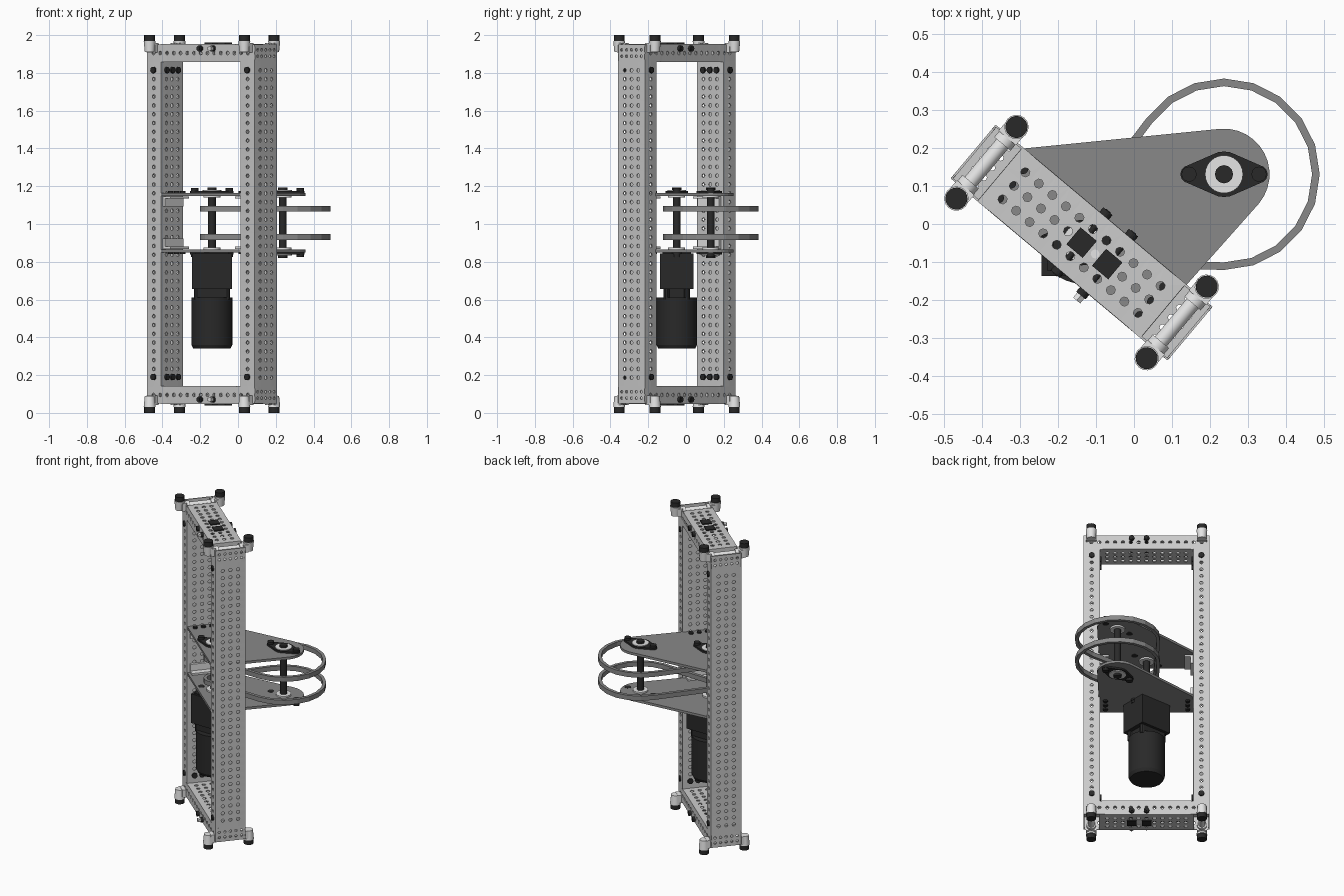
import bpy, bmesh, math
from mathutils import Vector, Matrix
from mathutils.geometry import convex_hull_2d

if "Cube" in bpy.data.objects:
    bpy.data.objects.remove(bpy.data.objects["Cube"])

# Frame axes are turned in plan; drive parts stay square to the world
AXIS = Vector((-0.138, -0.049, 0))
WHEEL = Vector((0.237, 0.131, 0))
WORLD = Matrix.Identity(4)
FRAME = Matrix.Translation(AXIS) @ Matrix.Rotation(math.radians(-40), 4, 'Z')
X, Y, Z = Vector((1, 0, 0)), Vector((0, 1, 0)), Vector((0, 0, 1))


def material(name, value):
    m = bpy.data.materials.new(name)
    m.use_nodes = True
    color = (value, value, value, 1)
    m.diffuse_color = color
    m.node_tree.nodes["Principled BSDF"].inputs["Base Color"].default_value = color
    return m


ALU = material("light_aluminium", 0.6)
PLATE = material("mid_grey", 0.25)
BLACK = material("black", 0.022)
WHITE = material("pale_steel", 0.78)


def finish(name, bm, mat, base=FRAME, smooth=False, thick=0):
    bmesh.ops.remove_doubles(bm, verts=bm.verts, dist=0.0002)
    bmesh.ops.recalc_face_normals(bm, faces=bm.faces)
    mesh = bpy.data.meshes.new(name)
    bm.to_mesh(mesh)
    bm.free()
    mesh.materials.append(mat)
    ob = bpy.data.objects.new(name, mesh)
    bpy.context.collection.objects.link(ob)
    ob.matrix_world = base
    if thick:
        mod = ob.modifiers.new("thickness", 'SOLIDIFY')
        mod.thickness, mod.offset = thick, 0
    if smooth:
        bpy.ops.object.select_all(action='DESELECT')
        ob.select_set(True)
        bpy.context.view_layer.objects.active = ob
        bpy.ops.object.shade_smooth_by_angle(angle=math.radians(35))
    return ob


def cyl(bm, loc, r, h, axis=Z, r2=None, seg=16):
    turn = Z.rotation_difference(axis).to_matrix().to_4x4()
    bmesh.ops.create_cone(bm, cap_ends=True, segments=seg, radius1=r,
                          radius2=r if r2 is None else r2, depth=h,
                          matrix=Matrix.Translation(loc) @ turn)


def box(bm, loc, size):
    bmesh.ops.create_cube(bm, size=1, matrix=Matrix.Translation(loc) @ Matrix.Diagonal((*size, 1)))


def circle(c, r, seg=24):
    return [Vector((c[0] + r * math.cos(math.tau * i / seg),
                    c[1] + r * math.sin(math.tau * i / seg))) for i in range(seg)]


def hull(points):
    return [points[i] for i in convex_hull_2d(points)]


def prism(bm, outline, z, h):
    face = bm.faces.new([bm.verts.new((p.x, p.y, z - h / 2)) for p in outline])
    top = bmesh.ops.extrude_face_region(bm, geom=[face])["geom"]
    bmesh.ops.translate(bm, vec=(0, 0, h), verts=[v for v in top if isinstance(v, bmesh.types.BMVert)])


def panel(bm, center, a, b, w, h, cols, rows, pitch=0.0465, r=0.0105):
    """Sheet drilled with a centred grid of eight-sided holes."""
    center = Vector(center)

    def lines(n, size):
        return [-size / 2] + [(i - n / 2) * pitch for i in range(1, n)] + [size / 2]
    us, vs = lines(cols, w), lines(rows, h)
    for i in range(cols):
        for j in range(rows):
            cu, cv = (i - (cols - 1) / 2) * pitch, (j - (rows - 1) / 2) * pitch
            u, v = (us[i], cu, us[i + 1]), (vs[j], cv, vs[j + 1])
            rim = [(2, 1), (2, 2), (1, 2), (0, 2), (0, 1), (0, 0), (1, 0), (2, 0)]
            outer = [bm.verts.new(center + a * u[p] + b * v[q]) for p, q in rim]
            inner = [bm.verts.new(center + a * (cu + r * math.cos(k * math.pi / 4))
                                  + b * (cv + r * math.sin(k * math.pi / 4))) for k in range(8)]
            for k in range(8):
                n = (k + 1) % 8
                bm.faces.new((outer[k], outer[n], inner[n], inner[k]))


END, INNER, HALF = 0.37, 0.278, 0.09
MID = (END + INNER) / 2
DEPTH = END - INNER
BEAM = 0.905      # beam centre height above and below the middle

for side, sx in (("left", 1), ("right", -1)):
    # Drilled upright post
    bm = bmesh.new()
    for x in (INNER, END):
        panel(bm, (sx * x, 0, 1), Y, Z, 2 * HALF, 1.72, 3, 36)
    for y in (-HALF, HALF):
        panel(bm, (sx * MID, y, 1), X, Z, DEPTH, 1.72, 1, 36)
    finish(side + "_post", bm, ALU, thick=0.006)

    # Bolts fixing the post ends
    bm = bmesh.new()
    for z in (0.19, 1.815):
        for y in (-0.0465, 0, 0.0465):
            cyl(bm, (sx * (INNER - 0.005), y, z), 0.017, 0.014, X)
        for y in (-1, 1):
            cyl(bm, (sx * MID, y * (HALF + 0.005), z), 0.017, 0.014, Y)
    finish(side + "_post_bolts", bm, BLACK, smooth=True)

    # Angle blocks holding the bearing plates to the post
    bm = bmesh.new()
    for s in (-1, 1):
        z = 1.007 + s * 0.147
        box(bm, (sx * (INNER - 0.01), 0, z - s * 0.035), (0.016, 0.15, 0.055))
        box(bm, (sx * (INNER - 0.03), 0, z - s * 0.014), (0.05, 0.15, 0.012))
    finish(side + "_angle_blocks", bm, WHITE)
    bm = bmesh.new()
    for s in (-1, 1):
        for y in (-0.05, 0, 0.05):
            cyl(bm, (sx * (INNER - 0.035), y, 1.007 + s * 0.16), 0.014, 0.014)
    finish(side + "_angle_bolts", bm, BLACK, smooth=True)

for level, s in (("top", 1), ("bottom", -1)):
    zc = 1 + s * BEAM
    # Drilled cross beam with open corner trays
    bm = bmesh.new()
    for d in (-0.045, 0.045):
        panel(bm, (0, 0, zc + d), X, Y, 2 * INNER, 2 * HALF, 11, 3, r=0.012)
    for y in (-HALF, HALF):
        panel(bm, (0, y, zc), X, Z, 2 * END, 0.09, 15, 1)
    for sx in (-1, 1):
        panel(bm, (sx * END, 0, zc), Y, Z, 2 * HALF, 0.09, 5, 2, 0.034, 0.008)
        panel(bm, (sx * INNER, 0, zc), Y, Z, 2 * HALF, 0.09, 3, 1)
        panel(bm, (sx * MID, 0, zc - s * 0.042), X, Y, DEPTH, 2 * HALF, 2, 5, 0.034, 0.008)
    finish(level + "_beam", bm, ALU, thick=0.006)

    # Foot brackets joined by a cross rod in each corner tray
    bm = bmesh.new()
    feet = bmesh.new()
    for sx in (-1, 1):
        x = sx * 0.327
        cyl(bm, (x, 0, zc + s * 0.025), 0.02, 0.2, Y)
        for sy in (-1, 1):
            y = sy * 0.123
            cyl(bm, (x, sy * 0.075, zc + s * 0.025), 0.028, 0.02, Y)
            box(bm, (x, sy * 0.1, zc + s * 0.028), (0.06, 0.03, 0.05))
            cyl(bm, (x, y, zc + s * 0.035), 0.026, 0.06, Z * s, 0.032)
            cyl(feet, (x, y, 1 + s * 0.982), 0.029, 0.036, seg=20)
            cyl(feet, (x, y, 1 + s * 0.962), 0.022, 0.02)
    finish(level + "_foot_brackets", bm, WHITE, smooth=True)
    finish(level + "_rubber_feet", feet, BLACK, smooth=True)

    # Small dark blocks in the beam with their through bolts
    bm = bmesh.new()
    for x in (0, 0.088):
        box(bm, (x, 0, 1 + s * 0.945), (0.056, 0.058, 0.03))
        cyl(bm, (x, 0, zc + s * 0.024), 0.008, 0.22, Y)
        for y in (-1, 1):
            cyl(bm, (x, y * 0.1, zc + s * 0.024), 0.016, 0.016, Y)
    finish(level + "_beam_blocks", bm, BLACK)
    bm = bmesh.new()
    box(bm, (0.044, 0, 1 + s * 0.947), (0.03, 0.04, 0.012))
    cyl(bm, (0.088, -0.115, zc + s * 0.024), 0.014, 0.02, Y, seg=6)
    finish(level + "_beam_spacer", bm, WHITE)

# Teardrop bearing plates between the posts
hub = FRAME.inverted() @ WHEEL
corners = [Vector(p) for p in ((-INNER, -HALF), (INNER, -HALF), (INNER, 0.13), (-INNER, HALF))]
outline = hull(corners + circle(hub, 0.12, 32))
for name, z, s in (("upper", 1.157, 1), ("lower", 0.857, -1)):
    bm = bmesh.new()
    prism(bm, outline, z, 0.016)
    finish(name + "_bearing_plate", bm, PLATE)

    # Diamond flange bearings on both faces' hubs
    for place, c in (("motor", AXIS), ("wheel", WHEEL)):
        bm = bmesh.new()
        bolts = [c + X * d for d in (-0.092, 0.092)]
        prism(bm, hull(circle(c, 0.06) + [p for b in bolts for p in circle(b, 0.023, 12)]),
              z + s * 0.013, 0.012)
        for b in bolts:
            cyl(bm, b + Z * (z + s * 0.012), 0.02, 0.042, seg=12)
        cyl(bm, c + Z * (z + s * 0.022), 0.024, 0.028, seg=12)
        finish(f"{name}_{place}_flange", bm, BLACK, WORLD, True)
        bm = bmesh.new()
        cyl(bm, c + Z * (z + s * 0.016), 0.05, 0.014, seg=24)
        cyl(bm, c + Z * (z - s * 0.012), 0.045, 0.012, seg=24)
        finish(f"{name}_{place}_bearing", bm, WHITE, WORLD, True)

# Drive shafts
for name, c in (("motor_shaft", AXIS), ("wheel_shaft", WHEEL)):
    bm = bmesh.new()
    cyl(bm, c + Z * 1.007, 0.021, 0.3)
    finish(name, bm, BLACK, WORLD, True)

# Belts looping around both shafts
outer = hull(circle(AXIS, 0.062, 20) + circle(WHEEL, 0.252, 20))
inside = hull(circle(AXIS, 0.042, 20) + circle(WHEEL, 0.232, 20))
for name, z in (("upper_belt", 1.081), ("lower_belt", 0.931)):
    bm = bmesh.new()
    rings = [[bm.verts.new((p.x, p.y, z + d)) for p in loop]
             for loop, d in ((outer, -0.015), (outer, 0.015), (inside, 0.015), (inside, -0.015))]
    n = len(outer)
    for k in range(4):
        a, b = rings[k], rings[(k + 1) % 4]
        for i in range(n):
            bm.faces.new((a[i], a[(i + 1) % n], b[(i + 1) % n], b[i]))
    finish(name, bm, PLATE, WORLD)

# Motor can with a stepped gearbox hung under the lower plate
bm = bmesh.new()
cyl(bm, AXIS + Z * 0.485, 0.108, 0.25, seg=32)
cyl(bm, AXIS + Z * 0.35, 0.098, 0.02, r2=0.108, seg=32)
finish("motor_can", bm, BLACK, WORLD, True)
bm = bmesh.new()
box(bm, AXIS + Z * 0.75, (0.212, 0.175, 0.19))
box(bm, AXIS + Z * 0.83, (0.18, 0.15, 0.04))
box(bm, AXIS + Z * 0.63, (0.16, 0.14, 0.06))
for x in (-0.08, 0.08):
    for y in (-0.055, 0.055):
        cyl(bm, AXIS + Vector((x, y, 0.63)), 0.016, 0.06, seg=10)
finish("gearbox", bm, BLACK, WORLD)
